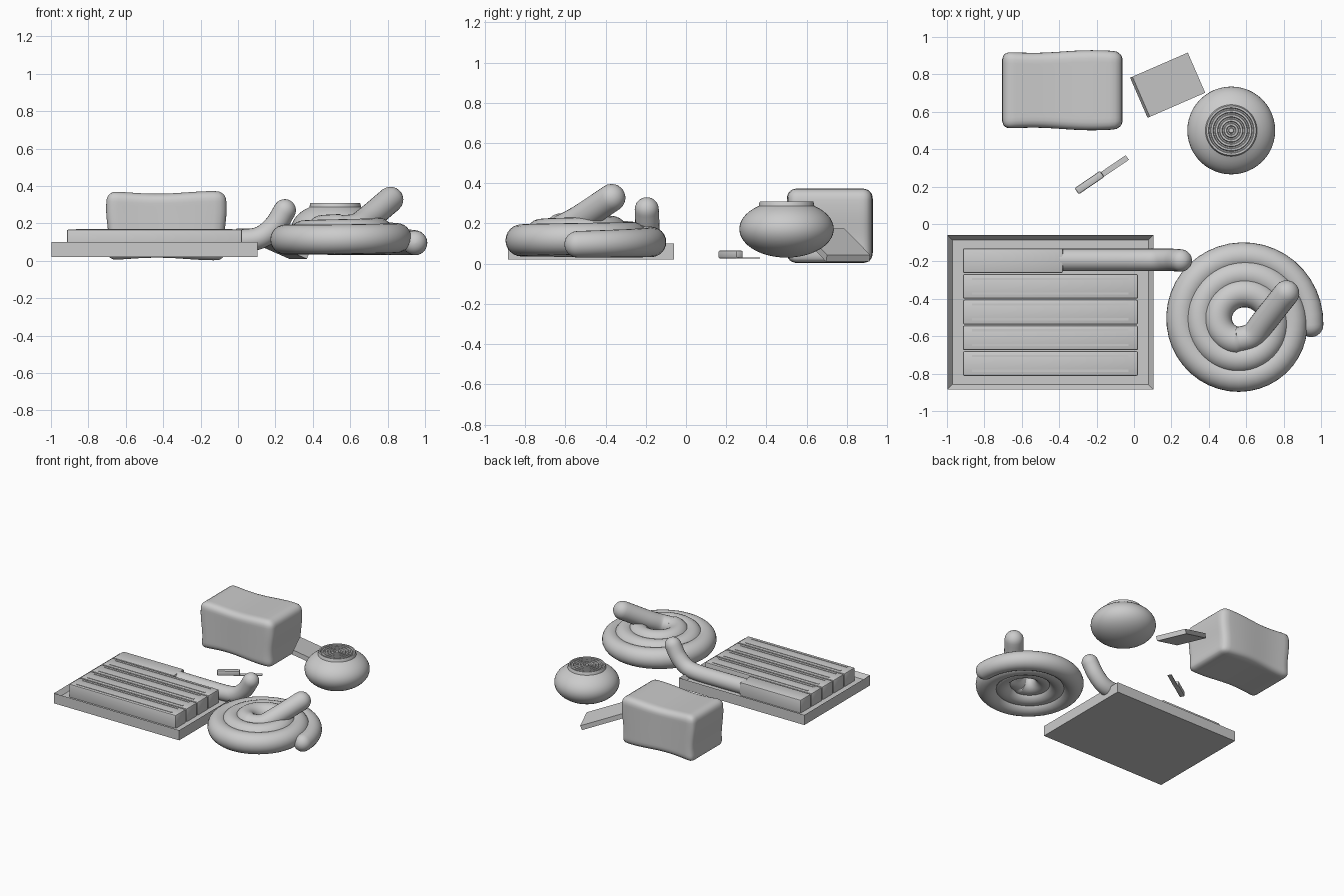
import bpy
import bmesh
from math import sin, cos, pi, atan2, radians
from mathutils import Vector, Matrix

if "Cube" in bpy.data.objects:
    bpy.data.objects.remove(bpy.data.objects["Cube"])

clay = bpy.data.materials.new("light grey clay")
clay.use_nodes = True
GREY = (0.6, 0.6, 0.6, 1)
clay.diffuse_color = GREY
clay.node_tree.nodes["Principled BSDF"].inputs["Base Color"].default_value = GREY


def finish(name, bm, smooth=True):
    mesh = bpy.data.meshes.new(name)
    bmesh.ops.recalc_face_normals(bm, faces=bm.faces)
    bm.to_mesh(mesh)
    bm.free()
    ob = bpy.data.objects.new(name, mesh)
    bpy.context.collection.objects.link(ob)
    ob.data.materials.append(clay)
    if smooth:
        shade(ob)
    return ob


def shade(ob):
    bpy.ops.object.select_all(action='DESELECT')
    ob.select_set(True)
    bpy.context.view_layer.objects.active = ob
    bpy.ops.object.shade_smooth_by_angle(angle=radians(40))


def block(name, lo, hi, bevel=0.0, segments=2):
    lo, hi = Vector(lo), Vector(hi)
    bm = bmesh.new()
    bmesh.ops.create_cube(bm, size=1)
    bmesh.ops.scale(bm, vec=hi - lo, verts=bm.verts)
    bmesh.ops.translate(bm, vec=(lo + hi) / 2, verts=bm.verts)
    if bevel:
        bmesh.ops.bevel(bm, geom=bm.edges[:], offset=bevel, segments=segments,
                        profile=0.5, affect='EDGES')
    return finish(name, bm, bevel > 0)


def tube(name, points, radii, round_start=True, round_end=True):
    """Round tube along a path, with domed ends."""
    pts = [Vector(p) for p in points]
    rad = list(radii)

    def dome(tip, before, r):
        d = (tip - before).normalized()
        steps = [k * pi / 12 for k in range(1, 7)]
        return [tip + d * r * sin(a) for a in steps], [max(r * cos(a), 0.001) for a in steps]

    if round_end:
        p, r = dome(pts[-1], pts[-2], rad[-1])
        pts, rad = pts + p, rad + r
    if round_start:
        p, r = dome(pts[0], pts[1], rad[0])
        pts, rad = p[::-1] + pts, r[::-1] + rad
    # Sweep rings along the path
    bm = bmesh.new()
    sides = 24
    rings = []
    for i, (p, r) in enumerate(zip(pts, rad)):
        d = (pts[min(i + 1, len(pts) - 1)] - pts[max(i - 1, 0)]).normalized()
        side = d.cross(Vector((0, 0, 1))).normalized()
        up = side.cross(d)
        rings.append([bm.verts.new(p + r * (side * cos(a) + up * sin(a)))
                      for a in (2 * pi * k / sides for k in range(sides))])
    for a, b in zip(rings, rings[1:]):
        for k in range(sides):
            n = (k + 1) % sides
            bm.faces.new((a[k], a[n], b[n], b[k]))
    bm.faces.new(rings[0])
    bm.faces.new(rings[-1])
    return finish(name, bm)


def smooth_path(points, steps=8):
    """Catmull-Rom interpolation through the given points."""
    p = [Vector(q) for q in points]
    p = [2 * p[0] - p[1]] + p + [2 * p[-1] - p[-2]]
    out = []
    for a, b, c, d in zip(p, p[1:], p[2:], p[3:]):
        for k in range(steps):
            t = k / steps
            out.append(0.5 * (2 * b + (c - a) * t + (2 * a - 5 * b + 4 * c - d) * t * t
                              + (3 * b - a - 3 * c + d) * t ** 3))
    return out + [p[-2]]


# Tray: flat board with a raised rim
bm = bmesh.new()
bmesh.ops.create_cube(bm, size=1)
bmesh.ops.scale(bm, vec=(1.1, 0.825, 0.08), verts=bm.verts)
bmesh.ops.translate(bm, vec=(-0.447, -0.472, 0.06), verts=bm.verts)
bm.normal_update()
top = [f for f in bm.faces if f.normal.z > 0.9]
bmesh.ops.inset_region(bm, faces=top, thickness=0.036)
bmesh.ops.translate(bm, vec=(0, 0, -0.035), verts=top[0].verts)
finish("tray", bm, False)

# Bars laid side by side in the tray, with thin raised strips on top
for i in range(5):
    y = -0.812 + i * 0.1375
    last = i == 4
    x_end = -0.38 if last else 0.022
    block(f"bar_{i + 1}", (-0.915, y, 0.04), (x_end, y + 0.132, 0.168), 0.009)
    if not last:
        for j, v in enumerate((0.022, 0.1)):
            block(f"bar_{i + 1}_strip_{j + 1}", (-0.865, y + v, 0.16),
                  (-0.03, y + v + 0.012, 0.171))

# Rolled piece that continues the last bar and bends up at its end
path = smooth_path([(-0.40, -0.192, 0.11), (-0.15, -0.192, 0.108), (0.04, -0.192, 0.11),
                    (0.13, -0.192, 0.13), (0.20, -0.192, 0.19), (0.25, -0.195, 0.27)])
tube("bent_roll", path, [0.06] * len(path), round_start=False)

# Coiled rope: spirals inward and upward, then its inner end lifts out
spiral, radii = [], []
N = 116
for k in range(N + 1):
    t = 2.72 * k / N
    r = 0.372 - 0.098 * t
    a = 2 * pi * t - 0.05
    rise = min(t / 0.4, 1)
    z = 0.096 + 0.018 * rise + 0.03 * max(t - 0.7, 0)
    spiral.append(Vector((0.575 + r * cos(a), -0.52 + r * sin(a), z)))
    radii.append(0.066 + 0.015 * rise - 0.002 * t)
lift = smooth_path([spiral[-1], (0.635, -0.595, 0.185), (0.70, -0.515, 0.23), (0.815, -0.37, 0.327)])
tube("coil", spiral + lift[1:], radii + [0.069] * (len(lift) - 1))

# Squat pot with concentric rings on its flat top
profile = [(0.235 * cos(a), 0.172 + 0.142 * sin(a))
           for a in (radians(-90 + 8 * k) for k in range(19))]
profile += [(0.135, 0.303), (0.132, 0.310)]
for k in range(5):
    r = 0.122 - k * 0.024
    profile += [(r, 0.310), (r - 0.004, 0.300), (r - 0.010, 0.300), (r - 0.014, 0.310)]
profile.append((0, 0.310))
bm = bmesh.new()
verts = [bm.verts.new((r, 0, z)) for r, z in profile]
edges = [bm.edges.new(e) for e in zip(verts, verts[1:])]
bmesh.ops.spin(bm, geom=verts + edges, axis=(0, 0, 1), cent=(0, 0, 0),
               angle=2 * pi, steps=48, use_merge=True)
bmesh.ops.remove_doubles(bm, verts=bm.verts, dist=0.0005)
bmesh.ops.translate(bm, vec=(0.52, 0.50, 0), verts=bm.verts)
finish("pot", bm)

# Soft block with slightly wavy, rounded sides
bm = bmesh.new()
bmesh.ops.create_cube(bm, size=2)
bmesh.ops.subdivide_edges(bm, edges=bm.edges[:], cuts=19, use_grid_fill=True)
half = Vector((0.315, 0.207, 0.178))
corner = 0.045
for v in bm.verts:
    p = Vector([c * h for c, h in zip(v.co, half)])
    core = Vector([max(-h + corner, min(h - corner, c)) for c, h in zip(p, half)])
    p = core + (p - core).normalized() * corner
    x, y, z = v.co
    p.z += 0.007 * cos(pi * x + 0.5) * (-1 if z > 0 else 1) * abs(z)
    p.y += 0.007 * sin(pi * x) * y
    p.x += 0.007 * sin(pi * z) * x
    v.co = p + Vector((-0.383, 0.715, 0.188))
finish("soft_block", bm)

# Thin slab leaning down away from the block
turn = Matrix.Rotation(radians(23.5), 4, 'Z') @ Matrix.Rotation(radians(22), 4, 'Y')
slab = block("leaning_slab", (-0.174, -0.117, -0.018), (0.174, 0.117, 0.018))
slab.matrix_world = Matrix.Translation((0.18, 0.742, 0.092)) @ turn

# Small knife: chunky handle and thin flat blade
heading = Matrix.Translation((-0.17, 0.268, 0.045)) @ Matrix.Rotation(atan2(0.17, 0.25), 4, 'Z')
handle = block("knife_handle", (-0.165, -0.02, -0.02), (0, 0.02, 0.02), 0.008)
blade = block("knife_blade", (-0.01, -0.018, -0.02), (0.16, 0.012, -0.014))
for part in (handle, blade):
    part.matrix_world = heading
